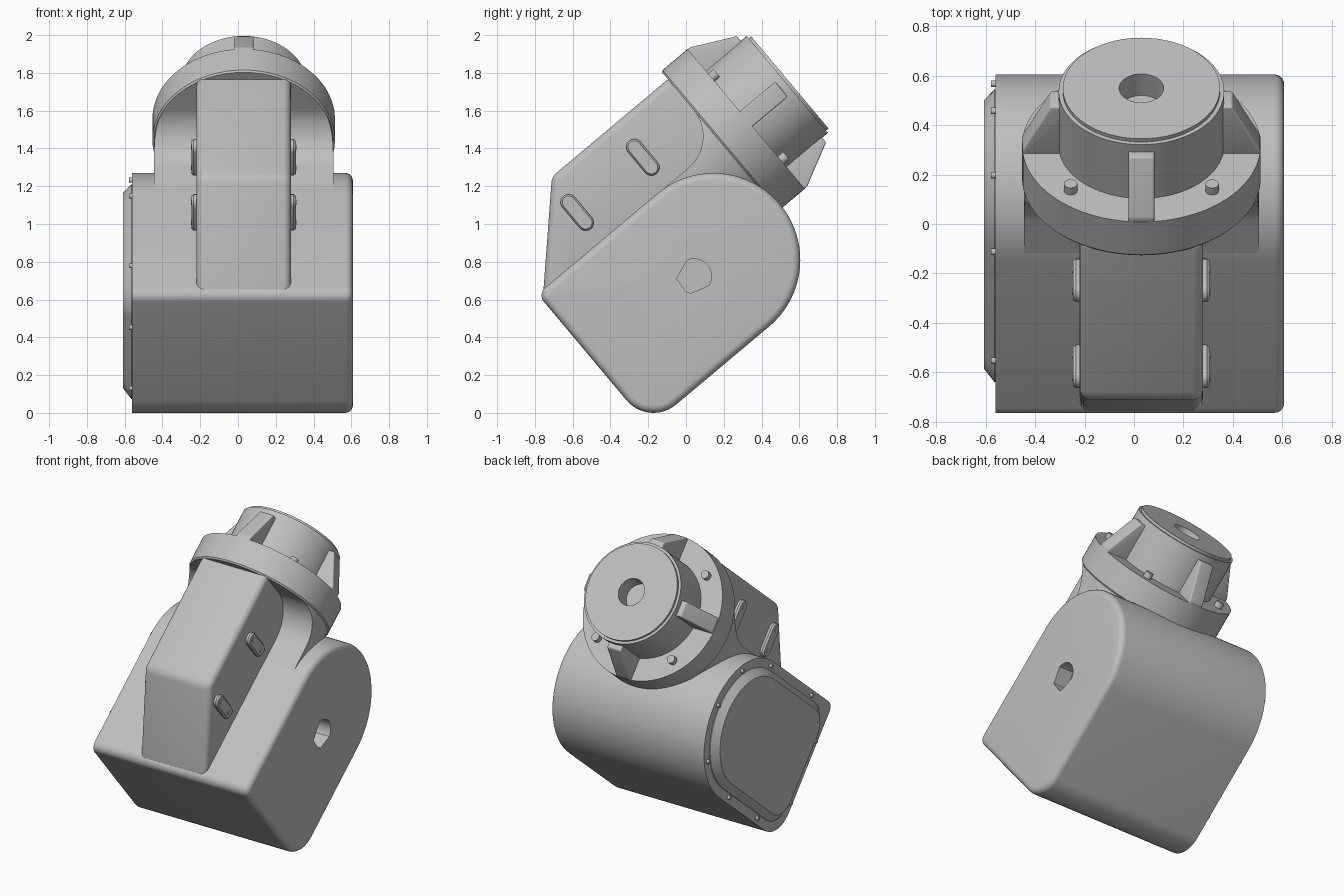
import bpy, bmesh
from math import sin, cos, pi, radians, hypot
from mathutils import Matrix

cube = bpy.data.objects.get("Cube")
if cube:
    bpy.data.objects.remove(cube)

# One grey casting colour
GREY = (0.52, 0.52, 0.52, 1)
grey = bpy.data.materials.new("cast_grey")
grey.use_nodes = True
grey.diffuse_color = GREY
grey.node_tree.nodes["Principled BSDF"].inputs["Base Color"].default_value = GREY

# Everything is built in a tilted frame: x across, u along the output axis, n square to both
FRAME = Matrix.Translation((0, 0.145, 0.81)) @ Matrix.Rotation(radians(40), 4, 'X')
AXIS_X, AXIS_N = 0.03, 0.46


def finish(name, bm, angle=30):
    bmesh.ops.recalc_face_normals(bm, faces=bm.faces)
    mesh = bpy.data.meshes.new(name)
    bm.to_mesh(mesh)
    bm.free()
    mesh.materials.append(grey)
    obj = bpy.data.objects.new(name, mesh)
    obj.matrix_world = FRAME
    bpy.context.collection.objects.link(obj)
    smooth(obj, angle)
    return obj


def smooth(obj, angle=30):
    bpy.ops.object.select_all(action='DESELECT')
    obj.select_set(True)
    bpy.context.view_layer.objects.active = obj
    bpy.ops.object.shade_smooth_by_angle(angle=radians(angle))


def loft(name, sections, bevel=0):
    """Skin a list of equal-length point loops and cap both ends."""
    bm = bmesh.new()
    loops = [[bm.verts.new(p) for p in s] for s in sections]
    for a, b in zip(loops, loops[1:]):
        for i in range(len(a)):
            j = (i + 1) % len(a)
            bm.faces.new((a[i], a[j], b[j], b[i]))
    bm.faces.new(loops[0])
    bm.faces.new(loops[-1])
    if bevel:
        bmesh.ops.recalc_face_normals(bm, faces=bm.faces)
        bmesh.ops.bevel(bm, geom=bm.edges[:], offset=bevel, segments=5,
                        profile=0.5, affect='EDGES', clamp_overlap=True)
    return finish(name, bm)


def at_x(x, pts):
    return [(x, u, n) for u, n in pts]


def prism(name, pts, x0, x1, bevel=0):
    return loft(name, [at_x(x0, pts), at_x(x1, pts)], bevel)


def arc(cu, cn, r, a0, a1, steps):
    return [(cu + r * cos(radians(a0 + (a1 - a0) * i / steps)),
             cn + r * sin(radians(a0 + (a1 - a0) * i / steps))) for i in range(steps + 1)]


def lathe(name, rings, x=AXIS_X, n=AXIS_N, count=72):
    """Turned part along u from (u, radius) rings."""
    return loft(name, [[(x + r * cos(2 * pi * i / count), u, n + r * sin(2 * pi * i / count))
                        for i in range(count)] for u, r in rings])


def stud(name, u, n, r, x0, x1):
    return prism(name, arc(u, n, r, 0, 345, 23), x0, x1)


def drum_profile(inset, top_r, low_r):
    """Round-backed housing outline, shrunk by inset."""
    h, front = 0.46 - inset, -0.83 + inset
    return (arc(0, 0, h, -90, 90, 40)
            + arc(front + top_r, h - top_r, top_r, 90, 180, 8)
            + arc(front + low_r, low_r - h, low_r, 180, 270, 12))


# Main housing: rounded rim and blind bore on the left side
sections = [at_x(-0.56, drum_profile(0, 0.054, 0.186))]
for k in range(7):
    t = pi / 2 * k / 6
    i = 0.04 * (1 - cos(t))
    sections.append(at_x(0.568 + 0.04 * sin(t), drum_profile(i, 0.054 - i, 0.186 - i)))
BORE_U, BORE_R = -0.134, 0.092
bore = []
for _, u, n in sections[-1]:
    d = hypot(u - BORE_U, n)
    bore.append((BORE_U + BORE_R * (u - BORE_U) / d, BORE_R * n / d))
sections += [at_x(0.608, bore), at_x(0.5, bore)]
loft("main_housing", sections)

# Raised cover on the right side with its ring of screws
loft("side_cover", [at_x(-0.55, drum_profile(0.06, 0.15, 0.16)),
                    at_x(-0.565, drum_profile(0.06, 0.15, 0.16)),
                    at_x(-0.608, drum_profile(0.105, 0.13, 0.14))])
for u, n in [(-0.555, 0.425), (0.02, 0.425), (0.312, 0.29), (0.425, 0.02), (0.287, -0.315),
             (-0.1, -0.425), (-0.5, -0.425), (-0.795, 0.2), (-0.795, -0.22)]:
    stud("cover_screw", u, n, 0.013, -0.578, -0.55)

# Flange column: a round bar trimmed to a filleted step above the housing
column = lathe("flange_column", [(-0.3, 0.475), (0.43, 0.475), (0.44, 0.483), (0.613, 0.483)], count=96)
step = ([(0.7, -0.2), (0.7, 1.1), (0.43, 1.1)]
        + arc(0.21, 0.678, 0.22, 0, -90, 16)
        + [(-0.4, 0.458), (-0.4, -0.2)])
trim = prism("column_trim", step, -0.8, 0.8)
mod = column.modifiers.new("trim", 'BOOLEAN')
mod.operation = 'INTERSECT'
mod.solver = 'EXACT'
mod.object = trim
bpy.context.view_layer.update()
bpy.context.view_layer.objects.active = column
bpy.ops.object.modifier_apply(modifier="trim")
bpy.data.objects.remove(trim)
smooth(column)

# Output hub with raised face and centre bore
lathe("output_hub", [(0.55, 0.335), (0.897, 0.335), (0.897, 0.318), (0.914, 0.318),
                     (0.914, 0.09), (0.8, 0.09)])

# Four ribs and four flange bolts around the hub
rib = [(0.28, 0.6), (0.481, 0.6), (0.481, 0.63), (0.367, 0.857), (0.28, 0.857)]
for q in range(4):
    a = q * pi / 2
    loft("hub_rib", [[(AXIS_X + r * cos(a) - t * sin(a), u, AXIS_N + r * sin(a) + t * cos(a))
                      for r, u in rib] for t in (-0.052, 0.052)], bevel=0.008)
    b = a + pi / 4
    lathe("flange_bolt", [(0.6, 0.027), (0.65, 0.027)],
          AXIS_X + 0.405 * cos(b), AXIS_N + 0.405 * sin(b), 24)

# Motor case on the front of the housing
case = [(-0.822, 0.425), (-0.372, 0.887), (0.46, 0.887), (0.46, 0.3), (-0.7, 0.3)]
prism("motor_case", case, AXIS_X - 0.25, AXIS_X + 0.25, bevel=0.04)


# Oblong connector plates on both sides of the case
def oblong(u, n, r):
    return arc(u, n + 0.07, r, 0, 180, 12) + arc(u, n - 0.07, r, 180, 360, 12)


for side in (-1, 1):
    for u in (0.063, -0.391):
        plate = [(0.24, 0.043), (0.265, 0.043), (0.276, 0.034)]
        loft("connector_plate", [at_x(AXIS_X + side * d, oblong(u, 0.656, r)) for d, r in plate])
        for dn in (-0.07, 0.07):
            stud("plate_screw", u, 0.656 + dn, 0.014, AXIS_X + side * 0.26, AXIS_X + side * 0.28)
